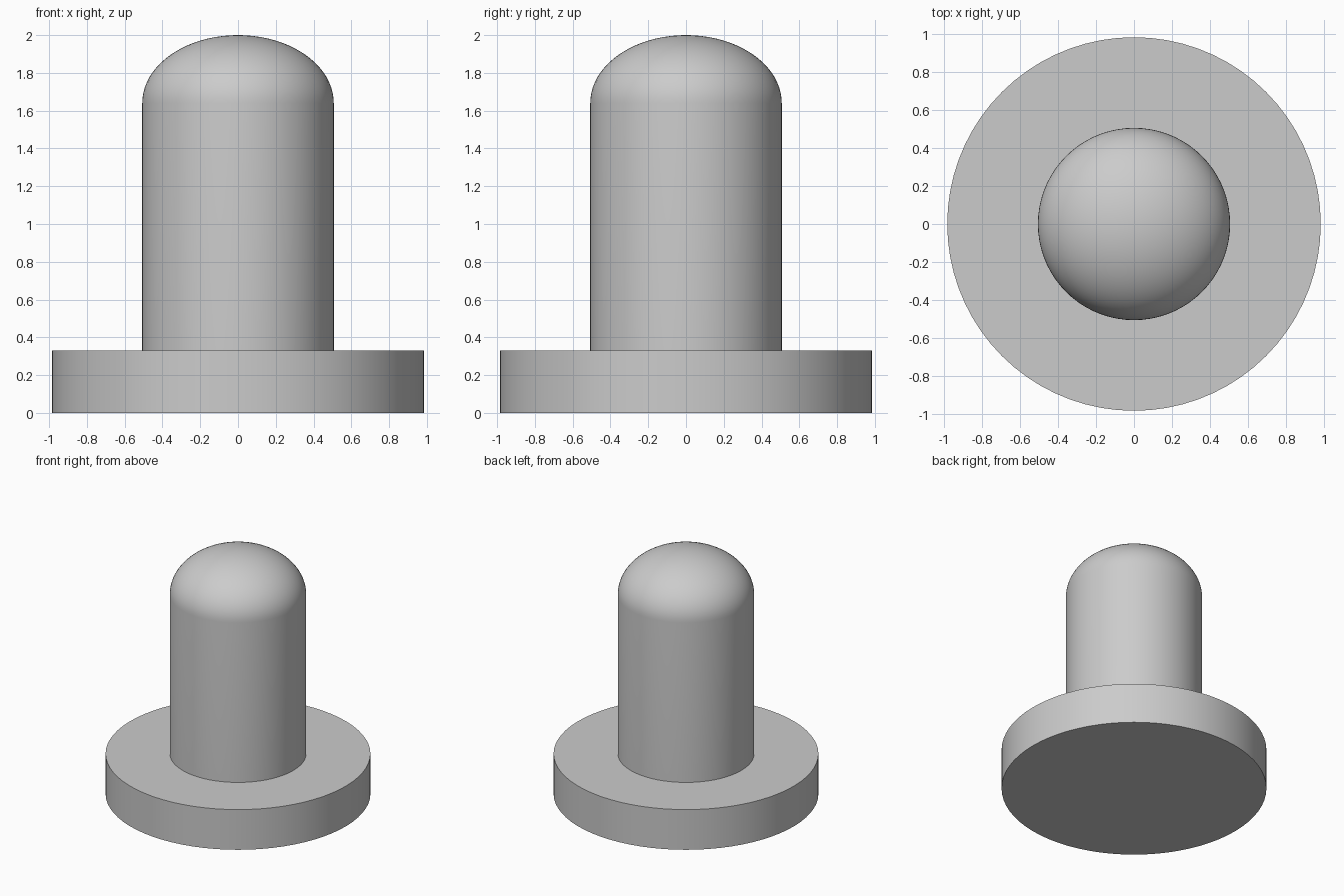
import bpy
import bmesh
import math

cube = bpy.data.objects.get("Cube")
if cube:
    bpy.data.objects.remove(cube, do_unlink=True)

SIDES = 72
FLANGE_R, FLANGE_TOP = 0.985, 0.33
SHAFT_R, SHAFT_TOP, DOME_H = 0.507, 1.64, 0.36

grey = bpy.data.materials.new("plain grey")
grey.use_nodes = True
colour = (0.6, 0.6, 0.6, 1.0)
grey.diffuse_color = colour
grey.node_tree.nodes["Principled BSDF"].inputs["Base Color"].default_value = colour


def lathe(name, profile):
    """Revolve a (radius, height) profile around z."""
    bm = bmesh.new()
    verts = [bm.verts.new((r, 0, z)) for r, z in profile]
    edges = [bm.edges.new(pair) for pair in zip(verts, verts[1:])]
    bmesh.ops.spin(bm, geom=verts + edges, cent=(0, 0, 0), axis=(0, 0, 1),
                   angle=math.tau, steps=SIDES, use_merge=True)
    bmesh.ops.remove_doubles(bm, verts=bm.verts[:], dist=0.0001)
    bmesh.ops.recalc_face_normals(bm, faces=bm.faces[:])
    mesh = bpy.data.meshes.new(name)
    bm.to_mesh(mesh)
    bm.free()
    mesh.materials.append(grey)
    obj = bpy.data.objects.new(name, mesh)
    bpy.context.collection.objects.link(obj)
    bpy.ops.object.select_all(action="DESELECT")
    obj.select_set(True)
    bpy.context.view_layer.objects.active = obj
    bpy.ops.object.shade_smooth_by_angle(angle=math.radians(35))
    return obj


# Flat round flange
lathe("base_flange", [(0, 0), (FLANGE_R, 0), (FLANGE_R, FLANGE_TOP), (0, FLANGE_TOP)])

# Straight shaft ending in a flattened dome
STEPS = 20
dome = []
for i in range(STEPS + 1):
    a = math.pi / 2 * i / STEPS
    dome.append((SHAFT_R * math.cos(a), SHAFT_TOP + DOME_H * math.sin(a)))
dome[-1] = (0, SHAFT_TOP + DOME_H)
lathe("domed_shaft", [(0, FLANGE_TOP), (SHAFT_R, FLANGE_TOP)] + dome)
